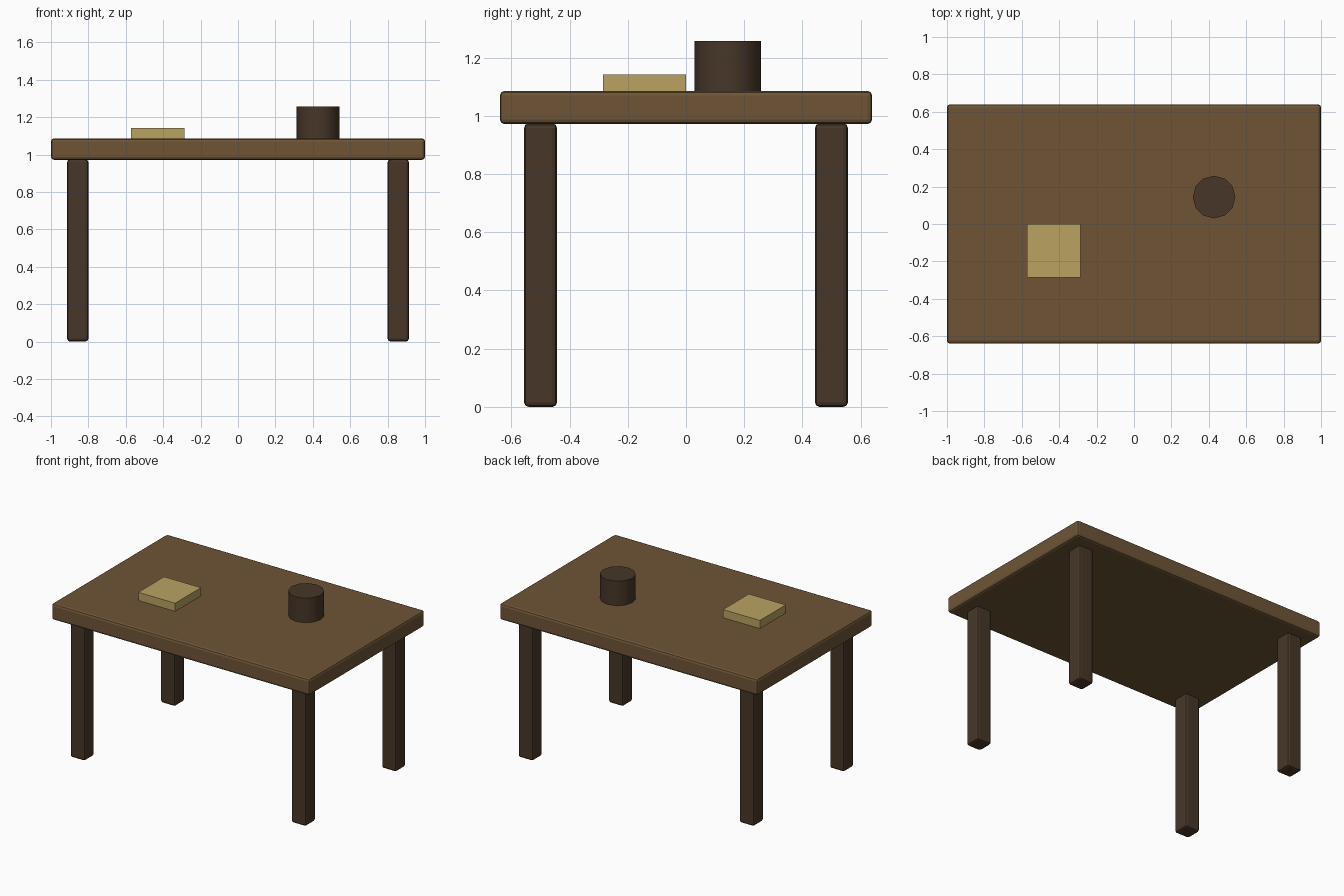
import bpy
from math import radians

if "Cube" in bpy.data.objects:
    bpy.data.objects.remove(bpy.data.objects["Cube"])


def material(name, color):
    m = bpy.data.materials.new(name)
    m.diffuse_color = (*color, 1)
    m.use_nodes = True
    m.node_tree.nodes["Principled BSDF"].inputs["Base Color"].default_value = m.diffuse_color
    return m


wood = material("wood", (0.156, 0.091, 0.037))
dark_wood = material("dark_wood", (0.063, 0.037, 0.021))
paper = material("paper", (0.49, 0.36, 0.12))


def box(name, center, size, mat, bevel=0.0):
    bpy.ops.mesh.primitive_cube_add(size=1, location=center)
    ob = bpy.context.object
    ob.name = name
    ob.scale = size
    bpy.ops.object.transform_apply(location=False, rotation=False, scale=True)
    ob.data.materials.append(mat)
    if bevel:
        mod = ob.modifiers.new("soft_edges", "BEVEL")
        mod.width = bevel
        mod.segments = 2
    return ob


# Table top
box("table_top", (0, 0, 1.029), (2, 1.28, 0.114), wood, 0.016)

# Four legs
for side, sx in (("left", -1), ("right", 1)):
    for end, sy in (("front", -1), ("back", 1)):
        box(f"{end}_{side}_leg", (0.857 * sx, 0.5 * sy, 0.487),
            (0.113, 0.113, 0.974), dark_wood, 0.015)

# Book lying on the table
box("book", (-0.43, -0.143, 1.1145), (0.286, 0.286, 0.057), paper)

# Twelve-sided mug
bpy.ops.mesh.primitive_cylinder_add(vertices=12, radius=0.114, depth=0.172,
                                    location=(0.428, 0.144, 1.172))
mug = bpy.context.object
mug.name = "mug"
mug.data.materials.append(dark_wood)
bpy.ops.object.shade_smooth_by_angle(angle=radians(40))
